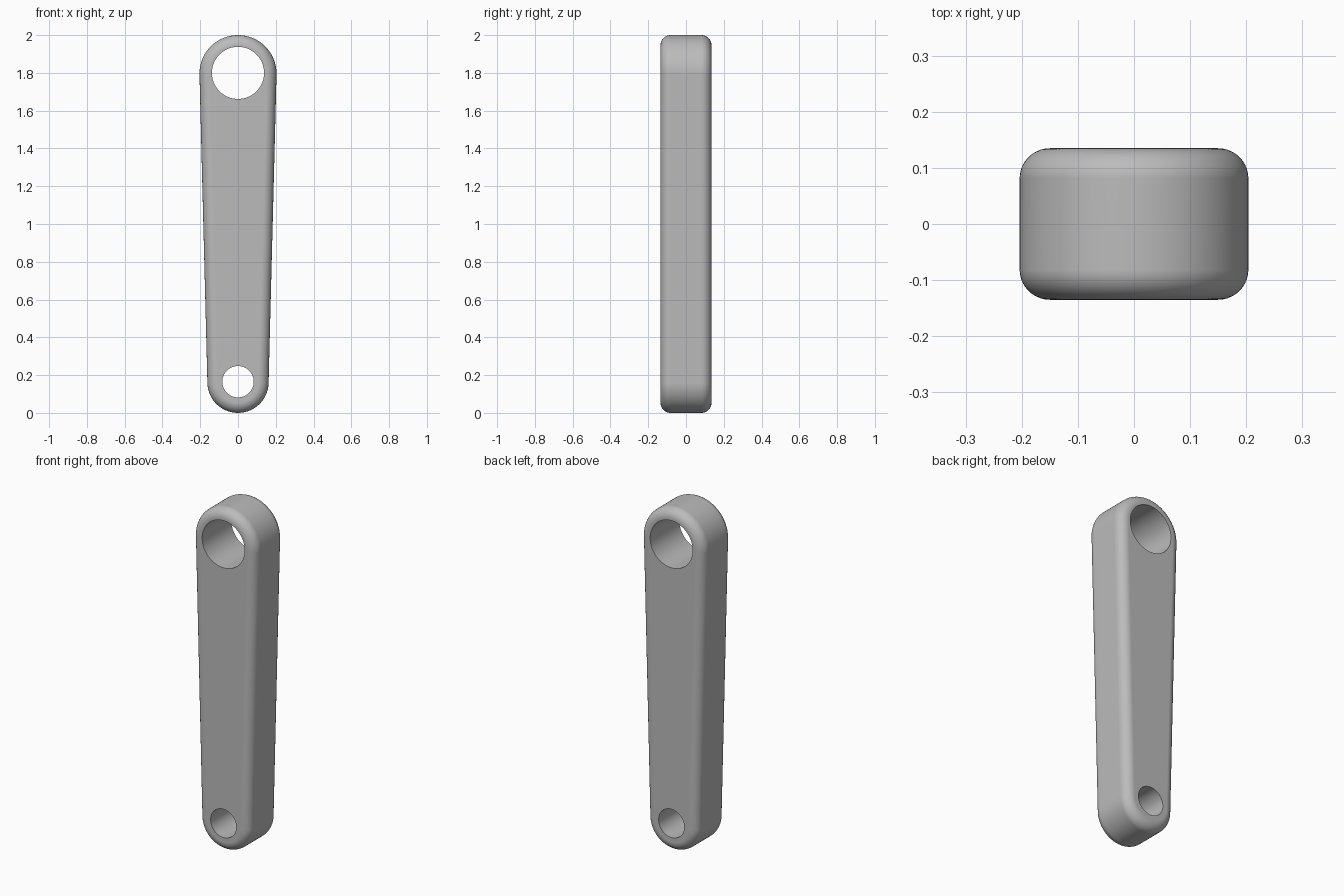
import bpy
import bmesh
from math import sin, cos, pi, asin
from mathutils import Matrix

if "Cube" in bpy.data.objects:
    bpy.data.objects.remove(bpy.data.objects["Cube"], do_unlink=True)

TOP_R, LOW_R = 0.204, 0.162            # radii of the rounded ends
TOP_Z, LOW_Z = 2 - TOP_R, LOW_R        # centres of the rounded ends
HALF, FILLET = 0.135, 0.054            # half thickness, edge rounding
ARC, STEPS = 48, 10

metal = bpy.data.materials.new("plain grey")
metal.use_nodes = True
grey = (0.5, 0.5, 0.5, 1)
metal.diffuse_color = grey
metal.node_tree.nodes["Principled BSDF"].inputs["Base Color"].default_value = grey


def make_object(name, bm):
    bmesh.ops.recalc_face_normals(bm, faces=bm.faces)
    mesh = bpy.data.meshes.new(name)
    bm.to_mesh(mesh)
    bm.free()
    mesh.materials.append(metal)
    obj = bpy.data.objects.new(name, mesh)
    bpy.context.collection.objects.link(obj)
    return obj


def outline(bm, inset, y):
    """Tapered capsule ring, drawn in by inset."""
    tilt = asin((TOP_R - LOW_R) / (TOP_Z - LOW_Z))
    ring = []
    for z, r, start, sweep in ((TOP_Z, TOP_R, -tilt, pi + 2 * tilt),
                               (LOW_Z, LOW_R, pi + tilt, pi - 2 * tilt)):
        for i in range(ARC + 1):
            a = start + sweep * i / ARC
            ring.append(bm.verts.new(((r - inset) * cos(a), y, z + (r - inset) * sin(a))))
    return ring


# Arm body: rings from front to back, with rounded rims
bm = bmesh.new()
angles = [pi / 2 * i / STEPS for i in range(STEPS + 1)]
sections = [(FILLET * (1 - sin(a)), -HALF + FILLET * (1 - cos(a))) for a in angles]
sections += [(inset, -y) for inset, y in reversed(sections)]
rings = [outline(bm, inset, y) for inset, y in sections]
for a, b in zip(rings, rings[1:]):
    for i in range(len(a)):
        j = (i + 1) % len(a)
        bm.faces.new((a[i], a[j], b[j], b[i]))
bm.faces.new(rings[0])
bm.faces.new(rings[-1])
arm = make_object("link_arm", bm)

# Bores through both ends
cutters = []
for name, z, r in (("large_bore_cutter", 1.8, 0.138), ("small_bore_cutter", 0.165, 0.083)):
    bm = bmesh.new()
    bmesh.ops.create_cone(bm, cap_ends=True, segments=96, radius1=r, radius2=r, depth=1,
                          matrix=Matrix.Translation((0, 0, z)) @ Matrix.Rotation(pi / 2, 4, "X"))
    cutter = make_object(name, bm)
    cutter.hide_render = True
    cutters.append(cutter)
    cut = arm.modifiers.new(name, "BOOLEAN")
    cut.operation, cut.solver, cut.object = "DIFFERENCE", "EXACT", cutter

# Bake the bores and remove the cutters
bpy.context.view_layer.update()
depsgraph = bpy.context.evaluated_depsgraph_get()
baked = bpy.data.meshes.new_from_object(arm.evaluated_get(depsgraph))
arm.modifiers.clear()
arm.data = baked
for cutter in cutters:
    bpy.data.objects.remove(cutter, do_unlink=True)

# Smooth rims with crisp bore edges and flat cheeks
bpy.ops.object.select_all(action="DESELECT")
arm.select_set(True)
bpy.context.view_layer.objects.active = arm
bpy.ops.object.shade_smooth_by_angle(angle=pi / 6)
weighted = arm.modifiers.new("flat_cheeks", "WEIGHTED_NORMAL")
weighted.keep_sharp = True
